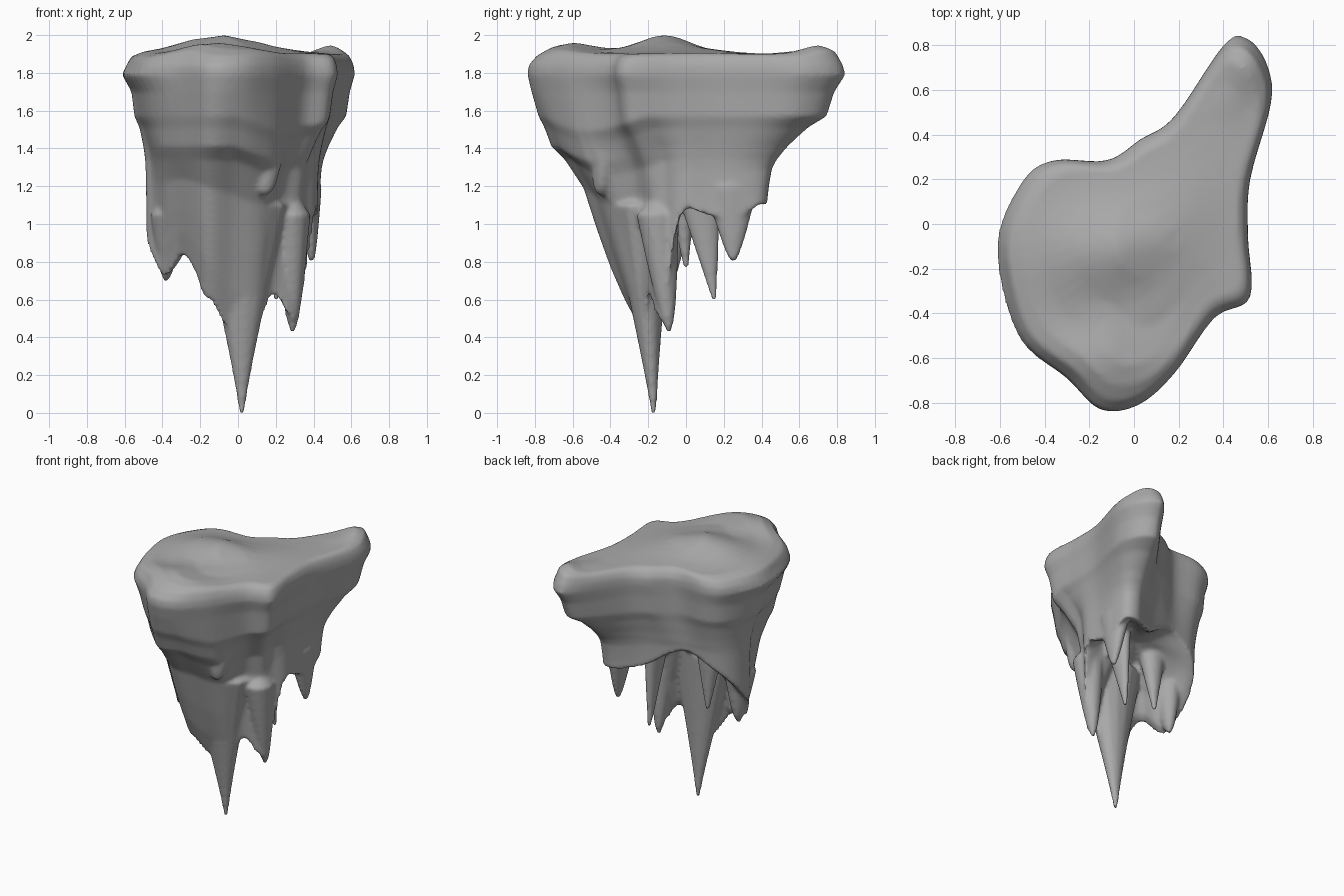
import bpy, bmesh, math
from mathutils import Vector

cube = bpy.data.objects.get("Cube")
if cube:
    bpy.data.objects.remove(cube, do_unlink=True)

stone = bpy.data.materials.new("grey_stone")
stone.use_nodes = True
GREY = (0.4, 0.4, 0.4, 1)
stone.diffuse_color = GREY
stone.node_tree.nodes["Principled BSDF"].inputs["Base Color"].default_value = GREY

# Rim outline seen from above, and the ragged hem hanging below each rim point
RIM = [(.51, -.05), (.52, .2), (.615, .55), (.59, .73), (.5, .835), (.4, .8), (.18, .48),
       (.03, .38), (-.12, .285), (-.36, .285), (-.5, .19), (-.615, -.1), (-.52, -.5),
       (-.3, -.69), (-.15, -.83), (.02, -.81), (.18, -.67), (.36, -.42), (.52, -.33)]
HEM = [(.41, -.03, 1.04), (.42, .13, 1.04), (.43, .3, 1.05), (.41, .4, 1.1), (.35, .43, 1.1),
       (.28, .41, 1.1), (.12, .32, 1.14), (-.05, .26, 1.25), (-.18, .22, 1.28),
       (-.36, .18, 1.18), (-.46, .08, 1.05), (-.48, -.06, .88), (-.39, -.16, .72),
       (-.29, -.27, .83), (-.17, -.33, .63), (-.04, -.23, .42), (.08, -.22, .42),
       (.19, -.2, .62), (.31, -.13, .5)]


def closed_spline(points, steps=5):
    """Catmull-Rom curve through a closed list of points."""
    pts = [Vector(p).to_3d() for p in points]
    n, out = len(pts), []
    for i in range(n):
        a, b, c, d = (pts[(i + k) % n] for k in (-1, 0, 1, 2))
        for s in range(steps):
            t = s / steps
            out.append(b + (c - a) * t / 2 + (a * 2 - b * 5 + c * 4 - d) * t * t / 2
                       + (b * 3 - a - c * 3 + d) * t ** 3 / 2)
    return out


def loft(bm, rings, end, start):
    """Skin a stack of rings, closing each end with a centre point."""
    loops = [[bm.verts.new(p) for p in ring] for ring in rings]
    n = len(loops[0])
    for lo, hi in zip(loops, loops[1:]):
        for i in range(n):
            bm.faces.new((lo[i], lo[(i + 1) % n], hi[(i + 1) % n], hi[i]))
    for loop, tip in ((loops[0], start), (loops[-1], end)):
        v = bm.verts.new(tip)
        for i in range(n):
            bm.faces.new((loop[i], loop[(i + 1) % n], v))


def clamp(v):
    return max(0.0, min(1.0, v))


def hill(x, y, cx, cy, w, d, h):
    return h * math.exp(-((x - cx) / w) ** 2 - ((y - cy) / d) ** 2)


def top_height(x, y):
    return (1.9 + hill(x, y, -.1, -.12, .28, .2, .1) + hill(x, y, -.12, -.6, .25, .15, .06)
            + hill(x, y, .5, .72, .1, .13, .05) + hill(x, y, .2, .1, .2, .2, .02))


bm = bmesh.new()

# Main rock: domed top, bulging rim, stepped wall, ragged hem, hollow underside
rim, hem = closed_spline(RIM), closed_spline(HEM)
core = Vector((.2, 0, 0))
rings = []
for k in (.15, .35, .55, .75, .86, .94):
    ring = [core.lerp(p, k) for p in rim]
    drop = .02 if k > .9 else 0
    rings.append([Vector((p.x, p.y, top_height(p.x, p.y) - drop)) for p in ring])

# Wall levels: height, inset at the front, inset elsewhere
UPPER = [(1.84, .01, .03), (1.79, 0, 0), (1.7, .04, .14), (1.57, .11, .24),
         (1.51, .17, .48), (1.41, .24, .74), (1.34, .38, .88)]
# Curtain levels: share of the way up from the hem, then the same insets
LOWER = [(.8, .57, .94), (.5, .71, .97), (.25, .84, .99), (0, 1, 1)]
for level, f_front, f_rest in UPPER + LOWER:
    ring = []
    for r, h in zip(rim, hem):
        front = clamp((-r.y - .25) / .35)
        left = clamp((-r.x - .3) / .3)
        f = f_front * front + f_rest * (1 - front) ** 1 if front else f_rest
        p = r.lerp(h, f ** (1 - .5 * left))
        sag = .12 * front * clamp(r.x / .35)
        if level > 1:
            p.z = level - (sag if level < 1.6 else 0)
        else:
            p.z = h.z + (1.34 - sag - h.z) * level
        ring.append(p)
    rings.append(ring)
hollow = Vector((.02, .02, 1.22))
for k, rise in ((.12, .1), (.3, .45), (.6, .85)):
    ring = [h.lerp(hollow, k) for h in hem]
    for p, h in zip(ring, hem):
        p.z = h.z + (hollow.z - h.z) * rise
    rings.append(ring)
loft(bm, rings, hollow, (core.x, core.y, top_height(core.x, core.y)))


# Hanging spikes: root, tip, root radii and taper
def spike(root, tip, rx, ry, power=1.0, sides=14):
    root, tip = Vector(root), Vector(tip)
    rings = []
    for s in range(9):
        t = s / 8
        c, k = root.lerp(tip, t), (1 - t) ** power
        rings.append([c + Vector(((rx * k + .014) * math.cos(a), (ry * k + .014) * math.sin(a), 0))
                      for a in (math.tau * i / sides for i in range(sides))])
    loft(bm, rings, tip, root + Vector((0, .03, .15)))


spike((.02, -.24, 1.1), (.02, -.17, 0), .23, .16, 1.15)       # central
spike((.28, -.15, 1.05), (.29, -.09, .43), .09, .1, .7)       # right
spike((-.17, -.31, 1.0), (-.16, -.31, .61), .08, .07, .6)     # front lobe
spike((-.37, -.12, 1.05), (-.38, -.08, .7), .08, .12, .7)     # left
spike((-.18, -.03, 1.28), (-.18, 0, .77), .1, .08)            # inner left
spike((.2, .06, 1.2), (.2, .15, .6), .05, .11)                # inner right
spike((.37, .24, 1.2), (.39, .25, .8), .06, .13, .8)          # back right
spike((.14, -.42, 1.38), (.14, -.45, 1.15), .09, .07, .5)     # front flap

bmesh.ops.recalc_face_normals(bm, faces=bm.faces)
mesh = bpy.data.meshes.new("floating_rock")
bm.to_mesh(mesh)
bm.free()
mesh.materials.append(stone)
rock = bpy.data.objects.new("floating_rock", mesh)
bpy.context.collection.objects.link(rock)

# Fuse everything into one worn stone surface
remesh = rock.modifiers.new("fuse", 'REMESH')
remesh.mode = 'VOXEL'
remesh.voxel_size = .014
remesh.use_smooth_shade = True
smooth = rock.modifiers.new("weather", 'SMOOTH')
smooth.factor = .5
smooth.iterations = 5
bpy.context.view_layer.objects.active = rock
rock.select_set(True)
for name in ("fuse", "weather"):
    bpy.ops.object.modifier_apply(modifier=name)
bpy.ops.object.shade_smooth_by_angle(angle=math.radians(50))
